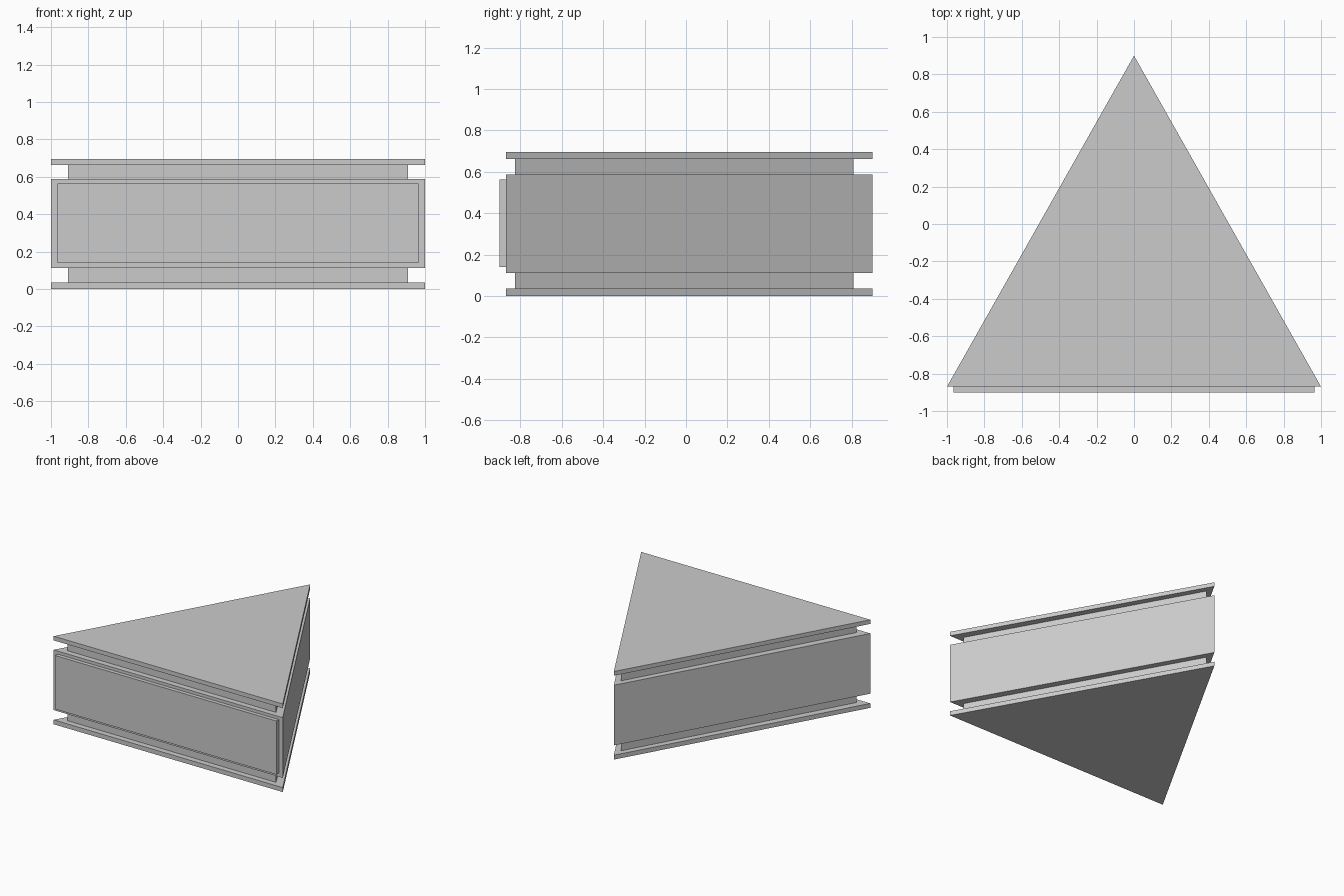
import bpy, bmesh
from mathutils import Vector

cube = bpy.data.objects.get("Cube")
if cube:
    bpy.data.objects.remove(cube, do_unlink=True)

# Single plain grey
grey = bpy.data.materials.new("plain_grey")
grey.use_nodes = True
colour = (0.6, 0.6, 0.6, 1)
grey.diffuse_color = colour
grey.node_tree.nodes["Principled BSDF"].inputs["Base Color"].default_value = colour

OUTLINE = [(-1, -0.87), (1, -0.87), (0, 0.9)]
NECK = [(-0.91, -0.825), (0.91, -0.825), (0, 0.81)]
PANEL = [(-0.965, -0.9), (0.965, -0.9), (0.965, -0.87), (-0.965, -0.87)]


def prism(name, outline, bottom, top):
    """Extrude a flat outline between two heights."""
    bm = bmesh.new()
    face = bm.faces.new([bm.verts.new((x, y, bottom)) for x, y in outline])
    result = bmesh.ops.extrude_face_region(bm, geom=[face], use_keep_orig=True)
    verts = [v for v in result["geom"] if isinstance(v, bmesh.types.BMVert)]
    bmesh.ops.translate(bm, verts=verts, vec=Vector((0, 0, top - bottom)))
    bmesh.ops.recalc_face_normals(bm, faces=bm.faces)
    mesh = bpy.data.meshes.new(name)
    bm.to_mesh(mesh)
    bm.free()
    mesh.materials.append(grey)
    obj = bpy.data.objects.new(name, mesh)
    bpy.context.collection.objects.link(obj)


# Stacked triangular layers
prism("bottom_plate", OUTLINE, 0, 0.035)
prism("lower_neck", NECK, 0.035, 0.112)
prism("main_body", OUTLINE, 0.112, 0.587)
prism("upper_neck", NECK, 0.587, 0.662)
prism("top_plate", OUTLINE, 0.662, 0.695)

# Raised rectangular panel on the front
prism("front_panel", PANEL, 0.14, 0.563)
